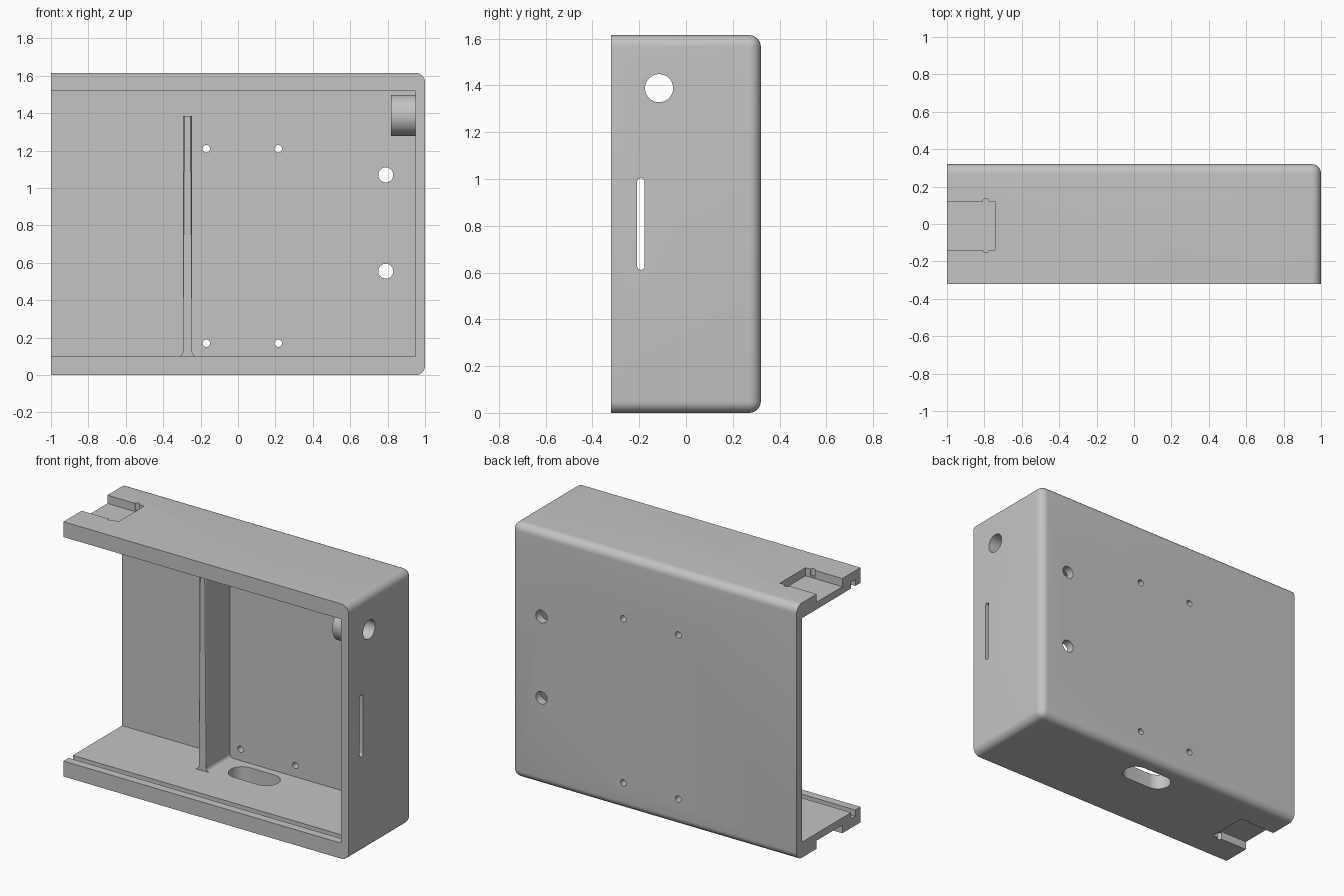
import bpy, bmesh, math
from mathutils import Matrix, Vector

if "Cube" in bpy.data.objects:
    bpy.data.objects.remove(bpy.data.objects["Cube"], do_unlink=True)

W, D, H = 1.0, 0.32, 1.615          # half width, half depth, height
FLOOR, CEIL, SIDE, BACK = 0.098, 1.518, 0.948, 0.268
MID = H / 2

grey = bpy.data.materials.new("light_grey")
grey.use_nodes = True
colour = (0.55, 0.55, 0.55, 1)
grey.diffuse_color = colour
grey.node_tree.nodes["Principled BSDF"].inputs["Base Color"].default_value = colour


def finish(name, bm):
    bmesh.ops.recalc_face_normals(bm, faces=bm.faces)
    mesh = bpy.data.meshes.new(name)
    bm.to_mesh(mesh)
    bm.free()
    mesh.materials.append(grey)
    ob = bpy.data.objects.new(name, mesh)
    bpy.context.collection.objects.link(ob)
    return ob


def box_bm(lo, hi, bm=None):
    bm = bm or bmesh.new()
    lo, hi = Vector(lo), Vector(hi)
    m = Matrix.Translation((lo + hi) / 2) @ Matrix.Diagonal((*(hi - lo), 1))
    bmesh.ops.create_cube(bm, size=1, matrix=m)
    return bm


def box(name, lo, hi):
    return finish(name, box_bm(lo, hi))


def cylinder(name, centre, radius, length, axis, sides=48):
    bm = bmesh.new()
    turn = Vector((0, 0, 1)).rotation_difference(Vector(axis)).to_matrix().to_4x4()
    bmesh.ops.create_cone(bm, cap_ends=True, segments=sides, radius1=radius, radius2=radius,
                          depth=length, matrix=Matrix.Translation(centre) @ turn)
    return finish(name, bm)


def stadium(name, centre, half, radius, length, normal, along):
    """Prism with rounded ends, stretched along one direction."""
    bm = bmesh.new()
    n, a = Vector(normal), Vector(along)
    b = n.cross(a)
    ring = []
    for end in (1, -1):
        for i in range(17):
            t = math.pi * (i / 16 - 0.5)
            ring.append(bm.verts.new(Vector(centre) - n * length / 2 + a * end * half
                                     + end * radius * (a * math.cos(t) + b * math.sin(t))))
    face = bm.faces.new(ring)
    out = bmesh.ops.extrude_face_region(bm, geom=[face])["geom"]
    bmesh.ops.translate(bm, vec=n * length, verts=[v for v in out if isinstance(v, bmesh.types.BMVert)])
    return finish(name, bm)


def cut(target, cutter, keep=False):
    mod = target.modifiers.new("cut", 'BOOLEAN')
    mod.operation, mod.solver, mod.object = 'DIFFERENCE', 'EXACT', cutter
    bpy.context.view_layer.objects.active = target
    bpy.ops.object.modifier_apply(modifier=mod.name)
    if not keep:
        bpy.data.objects.remove(cutter, do_unlink=True)


def smooth(ob):
    bpy.ops.object.select_all(action='DESELECT')
    ob.select_set(True)
    bpy.context.view_layer.objects.active = ob
    bpy.ops.object.shade_smooth_by_angle(angle=math.radians(30))


# Case shell: block rounded round the back and the closed side
bm = box_bm((-W, -D, 0), (W, D, H))
round_edges = []
for e in bm.edges:
    mid = (e.verts[0].co + e.verts[1].co) / 2
    on_back, on_side = mid.y > D - 0.01, mid.x > W - 0.01
    if (on_back and mid.x > -W + 0.01) or (on_side and mid.y > -D + 0.01):
        round_edges.append(e)
bmesh.ops.bevel(bm, geom=round_edges, offset=0.05, segments=8, profile=0.5, affect='EDGES')
case = finish("case_shell", bm)
cut(case, box("cavity", (-W - 1, -D - 1, FLOOR), (SIDE, BACK, CEIL)))

# Lid groove around the open front
cut(case, box("lid_groove", (-W - 1, -0.268, FLOOR - 0.04), (SIDE + 0.022, -0.226, CEIL + 0.04)))

# Latch recesses at the open end, top and bottom
for z in (H, 0):
    cut(case, box("latch_recess", (-W - 1, -0.138, z - 0.052), (-0.742, 0.12, z + 0.052)))
    for y in (-0.138, 0.12):
        cut(case, cylinder("latch_dimple", (-0.792, y, z), 0.016, 0.09, (0, 0, 1), 20))

# Screw holes and larger mounting holes through the back
holes = [(x, z, 0.02) for x in (-0.17, 0.215) for z in (0.17, 1.21)]
holes += [(0.79, z, 0.04) for z in (0.555, 1.07)]
for x, z, r in holes:
    cut(case, cylinder("back_hole", (x, D, z), r, 0.3, (0, 1, 0), 32))

# Narrow slot in the side, wide slot in the floor
cut(case, stadium("side_slot", (W, -0.193, MID), 0.18, 0.016, 0.3, (1, 0, 0), (0, 0, 1)))
cut(case, stadium("floor_slot", (0.016, 0.14, FLOOR / 2), 0.085, 0.08, 0.3, (0, 0, 1), (1, 0, 0)))

# Cable boss inside the closed side, bored through with the wall
boss = cylinder("cable_boss", (0.89, -0.115, 1.388), 0.109, 0.144, (1, 0, 0), 64)
bore = cylinder("bore", (0.9, -0.115, 1.388), 0.06, 0.6, (1, 0, 0), 64)
cut(case, bore, keep=True)
cut(boss, bore)

# Divider rib: flared foot profile extruded from the back wall
bm = bmesh.new()
cx, half, top, flare = -0.27, 0.025, 1.385, 0.027
right = [(half, top)]
for i in range(9):
    t = math.pi / 2 * i / 8
    right.append((half + flare * (1 - math.cos(t)), FLOOR + flare * (1 - math.sin(t))))
right = [right[0]] + right[1:]
right.append((half + flare, FLOOR - 0.01))
outline = right + [(-x, z) for x, z in reversed(right)]
# the flare starts straight above the foot
front = [bm.verts.new((cx + x, 0.03, z)) for x, z in outline
         if True]
bm.faces.new(front)
out = bmesh.ops.extrude_face_region(bm, geom=bm.faces[:])["geom"]
bmesh.ops.translate(bm, vec=(0, BACK + 0.01 - 0.03, 0),
                    verts=[v for v in out if isinstance(v, bmesh.types.BMVert)])
edges = [e for e in bm.edges if all(v.co.y < 0.04 for v in e.verts)
         and abs(e.verts[0].co.z - e.verts[1].co.z) > 1]
bmesh.ops.bevel(bm, geom=edges, offset=0.01, segments=4, profile=0.5, affect='EDGES')
rib = finish("divider_rib", bm)

for ob in (case, boss, rib):
    smooth(ob)
